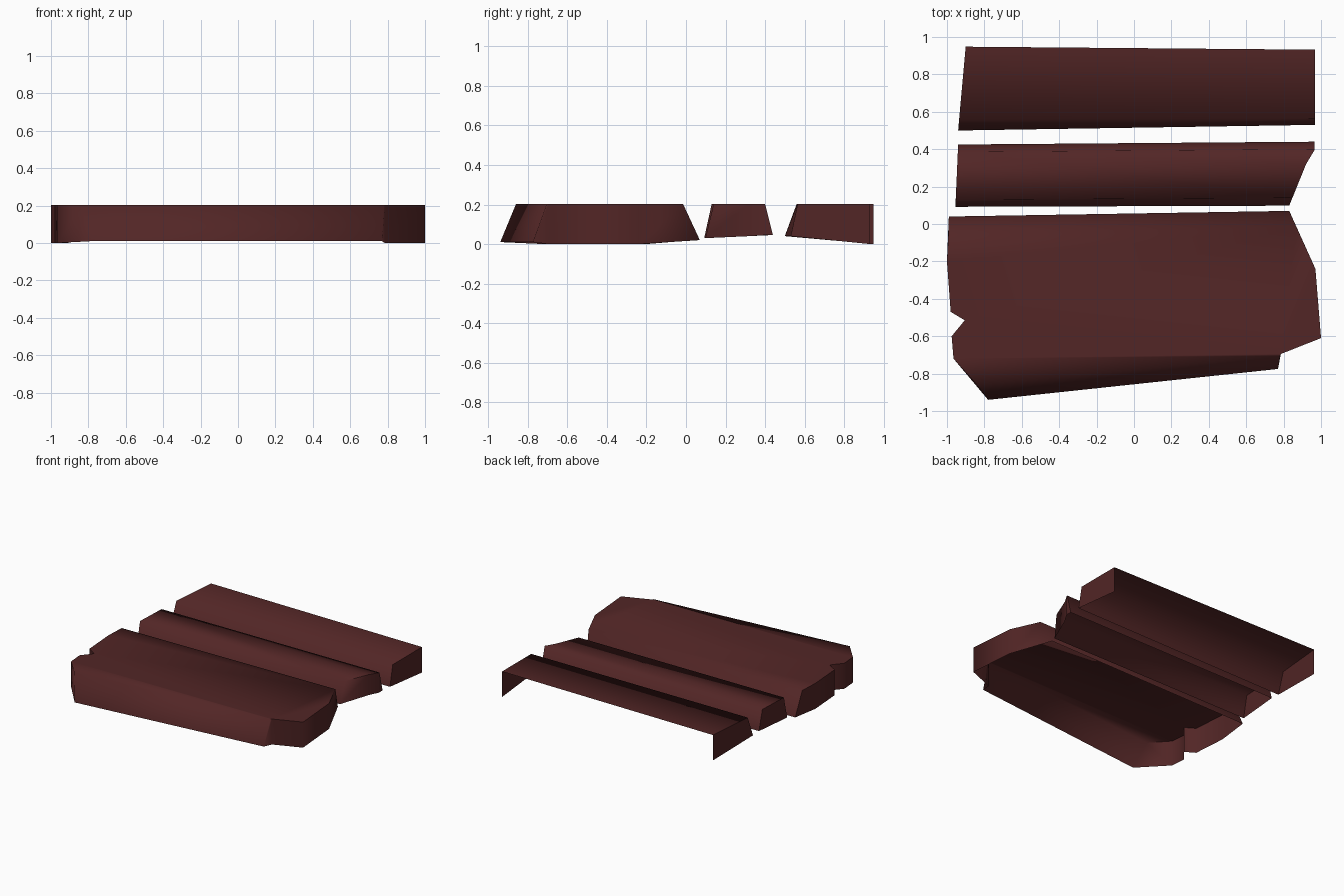
import bpy, bmesh, math

if "Cube" in bpy.data.objects:
    bpy.data.objects.remove(bpy.data.objects["Cube"])

TOP = 0.203

wood = bpy.data.materials.new("dark_red_wood")
wood.diffuse_color = (0.085, 0.019, 0.019, 1)
wood.use_nodes = True
wood.node_tree.nodes["Principled BSDF"].inputs["Base Color"].default_value = wood.diffuse_color


def plank(name, outline, top, open_sides=()):
    """Open-bottomed shell: outline rows are (x, y, z) of the lower rim,
    top maps a row number to its moved (x, y) on the upper face."""
    bm = bmesh.new()
    low = [bm.verts.new(p) for p in outline]
    high = [bm.verts.new((*top.get(i, p[:2]), TOP)) for i, p in enumerate(outline)]
    bm.faces.new(high)
    n = len(low)
    for i in range(n):
        if i not in open_sides:
            j = (i + 1) % n
            bm.faces.new((low[i], low[j], high[j], high[i]))
    mesh = bpy.data.meshes.new(name)
    bm.normal_update()
    bm.to_mesh(mesh)
    bm.free()
    mesh.materials.append(wood)
    ob = bpy.data.objects.new(name, mesh)
    bpy.context.collection.objects.link(ob)
    bpy.ops.object.select_all(action='DESELECT')
    ob.select_set(True)
    bpy.context.view_layer.objects.active = ob
    bpy.ops.object.shade_smooth_by_angle(angle=math.radians(80))
    return ob


# Wide front plank with splintered ends, counter-clockwise from front left
plank("front_plank", [
    (-0.78, -0.94, 0.01), (0.77, -0.775, 0.01), (0.785, -0.695, 0),
    (1.0, -0.61, 0), (0.97, -0.24, 0), (0.83, 0.07, 0.02),
    (-0.99, 0.04, 0.02), (-1.0, -0.2, 0), (-0.98, -0.47, 0),
    (-0.905, -0.515, 0), (-0.975, -0.6, 0), (-0.965, -0.72, 0),
], {0: (-0.84, -0.86), 1: (0.78, -0.705),
    5: (0.868, -0.015), 6: (-0.992, -0.045)})

# Narrow middle plank, sloped on both long sides
plank("middle_plank", [
    (-0.955, 0.092, 0.03), (0.83, 0.098, 0.03), (0.92, 0.32, 0.04),
    (0.965, 0.395, 0.045), (0.965, 0.44, 0.045), (-0.94, 0.425, 0.045),
], {0: (-0.953, 0.13), 1: (0.847, 0.14),
    4: (0.965, 0.40), 5: (-0.942, 0.385)})

# Back plank, sloped in front and open at the rear
plank("back_plank", [
    (-0.94, 0.50, 0.04), (0.967, 0.53, 0.04),
    (0.967, 0.932, 0), (-0.90, 0.948, 0),
], {0: (-0.935, 0.56), 1: (0.967, 0.565)}, open_sides=(2,))
